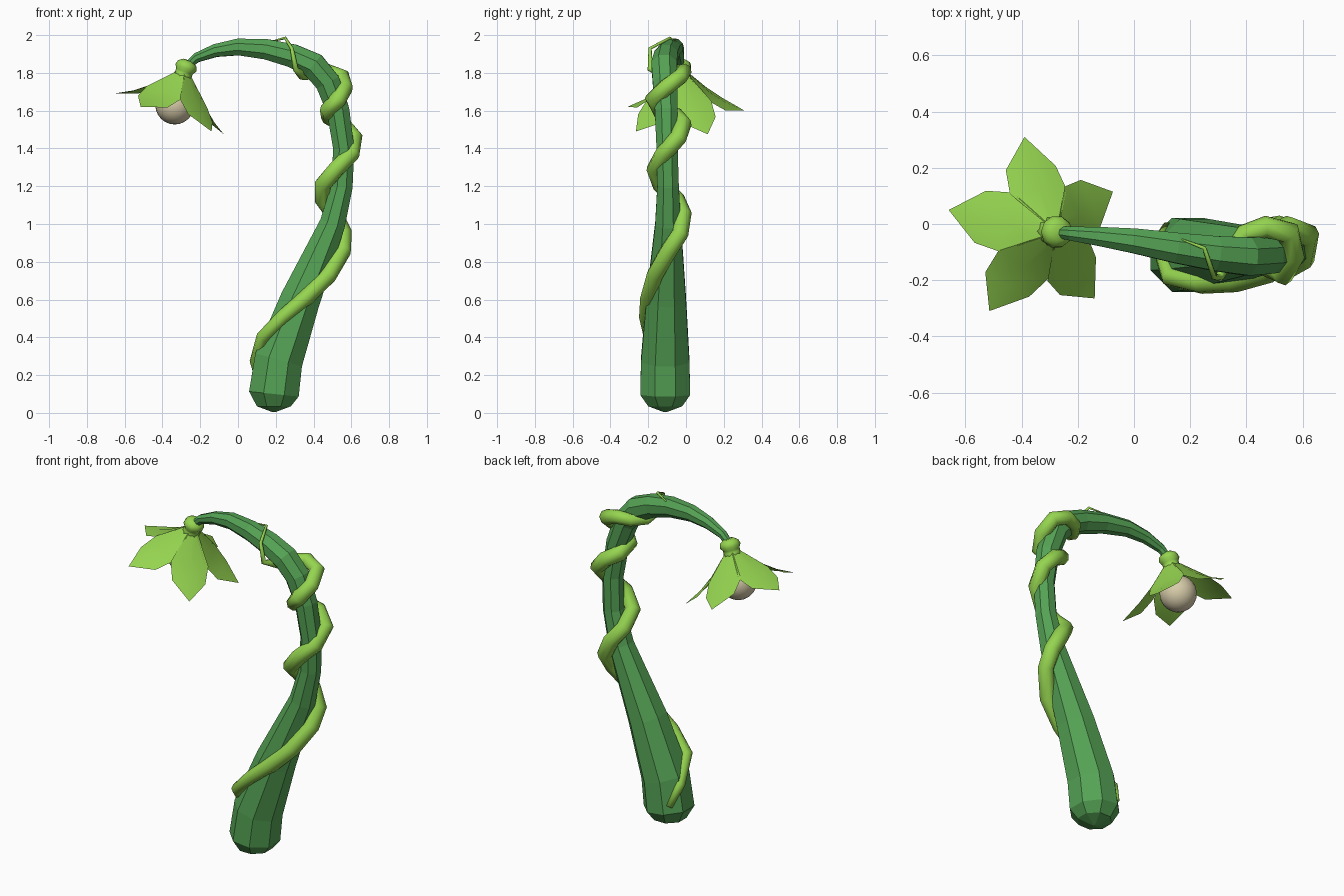
import bpy, bmesh, math
from mathutils import Vector


def material(name, rgb):
    m = bpy.data.materials.new(name)
    m.diffuse_color = (*rgb, 1)
    return m


STEM = material("stem_green", (0.09, 0.36, 0.09))
LEAF = material("leaf_green", (0.30, 0.66, 0.08))
CREAM = material("cream", (0.68, 0.60, 0.40))


def finish(name, bm, mat, smooth=False):
    me = bpy.data.meshes.new(name)
    bm.to_mesh(me)
    bm.free()
    me.materials.append(mat)
    for p in me.polygons:
        p.use_smooth = smooth
    ob = bpy.data.objects.new(name, me)
    bpy.context.collection.objects.link(ob)
    return ob


def tube(name, path, sides, mat, smooth=False):
    """Sweep a polygon along (x, y, z, apothem) points."""
    bm = bmesh.new()
    pts = [Vector(p[:3]) for p in path]
    n = Vector((0, 1, 0))
    rings = []
    for i, p in enumerate(pts):
        t = (pts[min(i + 1, len(pts) - 1)] - pts[max(i - 1, 0)]).normalized()
        n = (n - t * n.dot(t)).normalized()
        b = t.cross(n)
        r = path[i][3] / math.cos(math.pi / sides)
        ring = []
        for k in range(sides):
            a = 2 * math.pi * (k + 0.5) / sides
            ring.append(bm.verts.new(p + (n * math.cos(a) + b * math.sin(a)) * r))
        rings.append(ring)
    for r0, r1 in zip(rings, rings[1:]):
        for k in range(sides):
            j = (k + 1) % sides
            bm.faces.new((r0[k], r0[j], r1[j], r1[k]))
    bm.faces.new(rings[0][::-1])
    bm.faces.new(rings[-1])
    bmesh.ops.recalc_face_normals(bm, faces=bm.faces)
    return finish(name, bm, mat, smooth)


# Faceted arching stem
tube("stem", [
    (0.19, -0.11, 0.005, 0.01), (0.19, -0.11, 0.035, 0.09), (0.19, -0.11, 0.10, 0.132),
    (0.215, -0.11, 0.28, 0.128), (0.33, -0.105, 0.60, 0.105), (0.50, -0.095, 1.00, 0.068),
    (0.55, -0.095, 1.20, 0.057), (0.56, -0.10, 1.40, 0.056), (0.53, -0.105, 1.60, 0.06),
    (0.475, -0.11, 1.75, 0.066), (0.40, -0.115, 1.84, 0.068), (0.29, -0.105, 1.89, 0.062),
    (0.15, -0.085, 1.925, 0.054), (0.0, -0.06, 1.937, 0.044), (-0.12, -0.045, 1.918, 0.034),
    (-0.22, -0.035, 1.88, 0.025), (-0.265, -0.03, 1.84, 0.02)], 8, STEM)

# Vine winding up the stem, ending in a thin tendril
tube("vine", [
    (0.12, -0.01, 0.15, 0.018), (0.09, -0.07, 0.27, 0.027), (0.13, -0.19, 0.40, 0.032),
    (0.24, -0.21, 0.51, 0.036), (0.36, -0.20, 0.61, 0.04), (0.48, -0.165, 0.73, 0.042),
    (0.555, -0.09, 0.86, 0.043), (0.56, -0.03, 0.95, 0.043), (0.51, -0.015, 1.05, 0.043),
    (0.45, -0.05, 1.13, 0.042), (0.45, -0.135, 1.21, 0.042), (0.52, -0.165, 1.29, 0.042),
    (0.60, -0.12, 1.37, 0.042), (0.615, -0.04, 1.46, 0.042), (0.55, -0.015, 1.53, 0.042),
    (0.48, -0.05, 1.57, 0.041), (0.475, -0.14, 1.60, 0.041), (0.53, -0.175, 1.66, 0.041),
    (0.565, -0.11, 1.72, 0.041), (0.55, -0.03, 1.78, 0.04), (0.47, -0.01, 1.81, 0.037),
    (0.395, -0.035, 1.80, 0.033), (0.34, -0.11, 1.79, 0.026), (0.305, -0.19, 1.82, 0.014),
    (0.285, -0.19, 1.93, 0.009), (0.25, -0.085, 1.985, 0.007), (0.17, -0.055, 1.965, 0.003)],
    8, LEAF, True)

# Knob at the top of the flower
axis = Vector((-0.35, 0.04, -0.93)).normalized()
top = Vector((-0.262, -0.03, 1.865))
tube("flower_knob", [(*(top + axis * s), r) for s, r in (
    (0, 0.028), (0.017, 0.05), (0.04, 0.056), (0.06, 0.045), (0.075, 0.044), (0.10, 0.055))],
    10, LEAF, True)

# Five pointed petals flaring from the knob
hub = top + axis * 0.07
tips = [(-0.66, 0.05, 1.69), (-0.39, 0.31, 1.60), (-0.075, 0.115, 1.475),
        (-0.14, -0.265, 1.49), (-0.515, -0.31, 1.62)]
for i, tip in enumerate(tips):
    tip = Vector(tip)
    rad = tip - hub
    rad = (rad - axis * rad.dot(axis)).normalized()
    base = hub + rad * 0.035
    side = axis.cross(rad)
    inward = side.cross(tip - base).normalized()
    if inward.dot(rad) > 0:
        inward.negate()
    bm = bmesh.new()
    rows = []
    for t, w, sag in ((0, 0.027, 0), (0.43, 0.108, 0.022), (0.70, 0.095, 0.02)):
        c = base.lerp(tip, t) + inward * sag
        edge = inward * (w * 0.14)
        rows.append([bm.verts.new(v) for v in (c - side * w + edge, c, c + side * w + edge)])
    for r0, r1 in zip(rows, rows[1:]):
        for k in (0, 1):
            bm.faces.new((r0[k], r0[k + 1], r1[k + 1], r1[k]))
    end = bm.verts.new(tip)
    for k in (0, 1):
        bm.faces.new((rows[2][k], rows[2][k + 1], end))
    bmesh.ops.recalc_face_normals(bm, faces=bm.faces)
    finish(f"petal_{i + 1}", bm, LEAF, True)

# Round bulb hanging inside the petals
bm = bmesh.new()
bmesh.ops.create_uvsphere(bm, u_segments=20, v_segments=12, radius=0.103)
bmesh.ops.translate(bm, verts=bm.verts, vec=(-0.335, -0.022, 1.63))
finish("flower_bulb", bm, CREAM, True)
